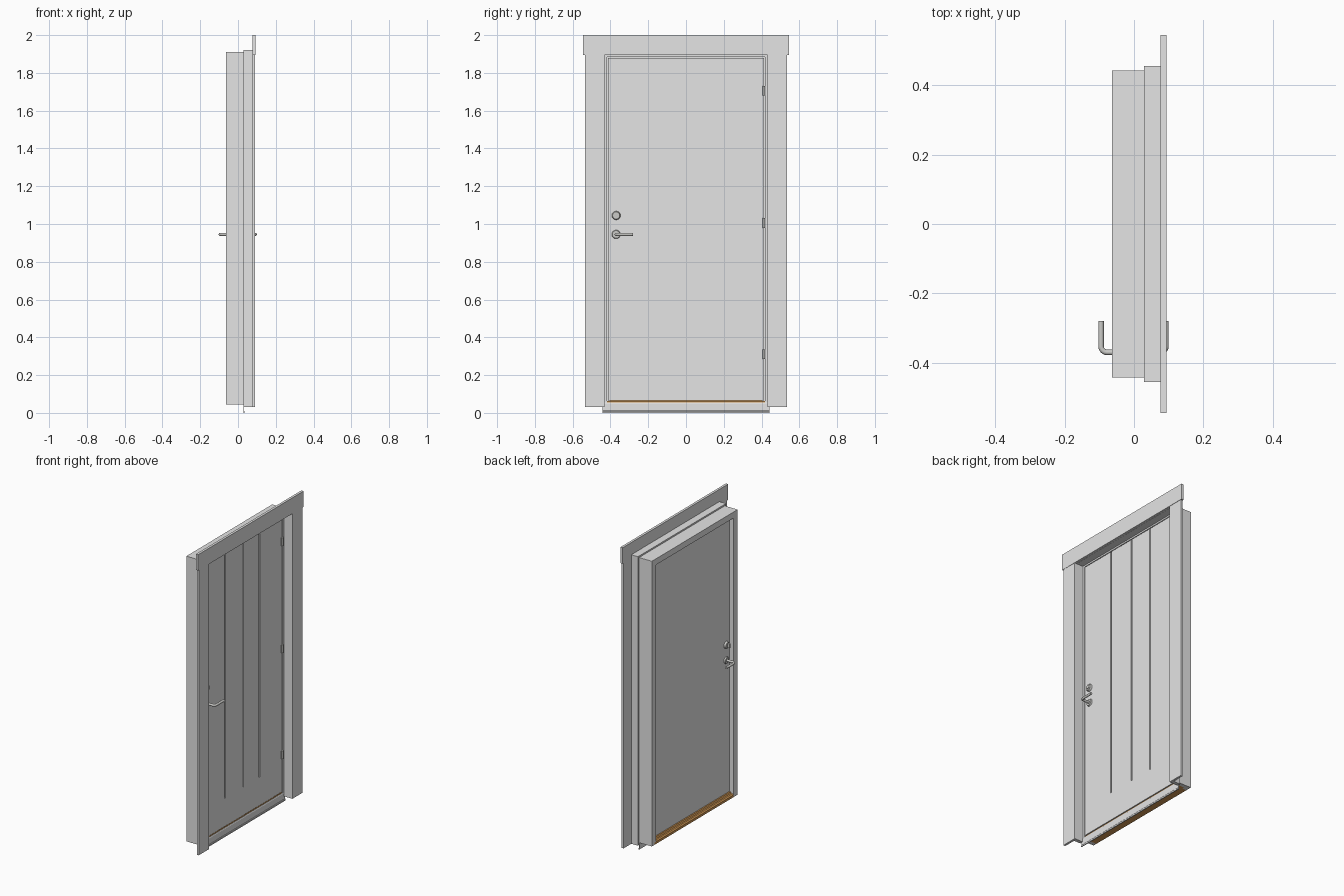
import bpy, bmesh
from mathutils import Vector

cube = bpy.data.objects.get("Cube")
if cube:
    bpy.data.objects.remove(cube, do_unlink=True)


def material(name, rgb):
    m = bpy.data.materials.new(name)
    m.use_nodes = True
    m.diffuse_color = (*rgb, 1)
    m.node_tree.nodes["Principled BSDF"].inputs["Base Color"].default_value = (*rgb, 1)
    return m


paint = material("light grey paint", (0.78, 0.78, 0.78))
metal = material("satin metal", (0.6, 0.6, 0.58))
wood = material("oak brown", (0.65, 0.32, 0.09))


def make(name, bm, mat):
    bmesh.ops.recalc_face_normals(bm, faces=bm.faces)
    mesh = bpy.data.meshes.new(name)
    bm.to_mesh(mesh)
    bm.free()
    obj = bpy.data.objects.new(name, mesh)
    bpy.context.collection.objects.link(obj)
    mesh.materials.append(mat)
    return obj


def box(name, x, y, z, mat=paint):
    bm = bmesh.new()
    bmesh.ops.create_cube(bm, size=1)
    for v in bm.verts:
        v.co = [r[0] + (c + 0.5) * (r[1] - r[0]) for c, r in zip(v.co, (x, y, z))]
    return make(name, bm, mat)


def extrude_y(name, profile, half, mat):
    """Sweep an x-z profile across the width."""
    bm = bmesh.new()
    face = bm.faces.new([bm.verts.new((x, -half, z)) for x, z in profile])
    res = bmesh.ops.extrude_face_region(bm, geom=[face])
    verts = [g for g in res["geom"] if isinstance(g, bmesh.types.BMVert)]
    bmesh.ops.translate(bm, verts=verts, vec=(0, 2 * half, 0))
    return make(name, bm, mat)


def smooth(obj):
    bpy.ops.object.select_all(action="DESELECT")
    obj.select_set(True)
    bpy.context.view_layer.objects.active = obj
    bpy.ops.object.shade_smooth_by_angle()


def cylinder(name, start, end, radius, mat=metal, tip=None):
    start, end = Vector(start), Vector(end)
    axis = end - start
    bm = bmesh.new()
    bmesh.ops.create_cone(bm, cap_ends=True, segments=24, radius1=radius,
                          radius2=radius if tip is None else tip, depth=axis.length)
    rot = Vector((0, 0, 1)).rotation_difference(axis).to_matrix()
    for v in bm.verts:
        v.co = rot @ v.co + (start + end) / 2
    obj = make(name, bm, mat)
    smooth(obj)
    return obj


def portal(name, x, inner, outer, bottom, top_inner, top_outer):
    """Two jambs and a head around an opening."""
    for side, s in (("left", 1), ("right", -1)):
        box(f"{name}_{side}", x, sorted((s * inner, s * outer)), (bottom, top_inner))
    box(f"{name}_head", x, (-outer, outer), (top_inner, top_outer))


# Frame: inner stop, rebate around the leaf, outer lining
BACK, REAR, FACE = -0.063, -0.032, 0.029
portal("frame_stop", (BACK, REAR), 0.402, 0.443, 0.045, 1.87, 1.91)
portal("frame_rebate", (REAR, FACE), 0.418, 0.443, 0.045, 1.885, 1.91)
portal("outer_lining", (FACE, 0.078), 0.432, 0.455, 0.03, 1.895, 1.92)

# Casing boards on the outside
for side, s in (("left", 1), ("right", -1)):
    box(f"casing_{side}", (0.077, 0.091), sorted((s * 0.432, s * 0.535)), (0.03, 1.896))
box("casing_top", (0.077, 0.093), (-0.545, 0.545), (1.896, 2.0))

# Door leaf: flat core, lower panel and planks parted by grooves
DOOR_W, DOOR_BASE, DOOR_TOP, GROOVE = 0.413, 0.066, 1.88, 0.004
box("door_core", (-0.031, 0.023), (-DOOR_W, DOOR_W), (DOOR_BASE, DOOR_TOP))
box("door_lower_panel", (0.023, FACE), (-DOOR_W, DOOR_W), (DOOR_BASE, 0.25))
edges = [-DOOR_W - GROOVE, -0.175, 0.012, 0.181, DOOR_W + GROOVE]
for i, (a, b) in enumerate(zip(edges, edges[1:])):
    box(f"door_plank_{i + 1}", (0.023, FACE), (a + GROOVE, b - GROOVE), (0.25, DOOR_TOP))

# Wooden threshold with a stepped, bevelled inner edge
extrude_y("threshold", [(BACK, 0.045), (BACK, 0.06), (-0.056, 0.066), (-0.046, 0.066),
                        (-0.042, 0.075), (-0.033, 0.075), (-0.033, 0.062),
                        (0.026, 0.062), (0.026, 0.045)], 0.418, wood)

# Bent metal sill with a drip edge
extrude_y("sill_flashing", [(0.022, 0.056), (0.022, 0.045), (0.028, 0.045), (0.028, 0.0),
                            (0.034, 0.0), (0.034, 0.008), (0.031, 0.012),
                            (0.031, 0.05), (0.028, 0.056)], 0.443, paint)

# Hinges
for i, z in enumerate((0.31, 1.005, 1.705)):
    box(f"hinge_leaf_{i + 1}", (0.026, 0.032), (0.404, 0.419), (z - 0.026, z + 0.026), metal)
    cylinder(f"hinge_pin_{i + 1}", (0.034, 0.412, z - 0.026), (0.034, 0.412, z + 0.026), 0.006)


# Lever handles and locks on both sides
def lever(name, x_door, x_grip):
    y, z = -0.37, 0.945
    s = 1 if x_grip > x_door else -1
    cylinder(name + "_rosette", (x_door, y, z), (x_door + s * 0.008, y, z), 0.023, tip=0.02)
    curve = bpy.data.curves.new(name, "CURVE")
    curve.dimensions = "3D"
    curve.bevel_depth = 0.008
    curve.bevel_resolution = 3
    curve.use_fill_caps = True
    spline = curve.splines.new("BEZIER")
    spline.bezier_points.add(3)
    bend = 0.018
    path = [(x_door, y), (x_grip - s * bend, y), (x_grip, y + bend), (x_grip, -0.28)]
    for p, (px, py) in zip(spline.bezier_points, path):
        p.co = (px, py, z)
        p.handle_left_type = p.handle_right_type = "VECTOR"
    a, b = spline.bezier_points[1:3]
    a.handle_right_type = b.handle_left_type = "FREE"
    a.handle_right = (x_grip - s * bend * 0.45, y, z)
    b.handle_left = (x_grip, y + bend * 0.45, z)
    curve.materials.append(metal)
    bpy.context.collection.objects.link(bpy.data.objects.new(name, curve))


lever("outer_lever", FACE, 0.092)
lever("inner_lever", -0.031, -0.095)

LOCK_Y, LOCK_Z = -0.37, 1.045
cylinder("outer_lock_ring", (FACE, LOCK_Y, LOCK_Z), (0.041, LOCK_Y, LOCK_Z), 0.023, tip=0.019)
cylinder("outer_lock_core", (0.041, LOCK_Y, LOCK_Z), (0.044, LOCK_Y, LOCK_Z), 0.01)
cylinder("inner_lock_ring", (-0.031, LOCK_Y, LOCK_Z), (-0.043, LOCK_Y, LOCK_Z), 0.023, tip=0.019)
box("inner_thumb_turn", (-0.06, -0.043), (LOCK_Y - 0.004, LOCK_Y + 0.004),
    (LOCK_Z - 0.014, LOCK_Z + 0.014), metal)
